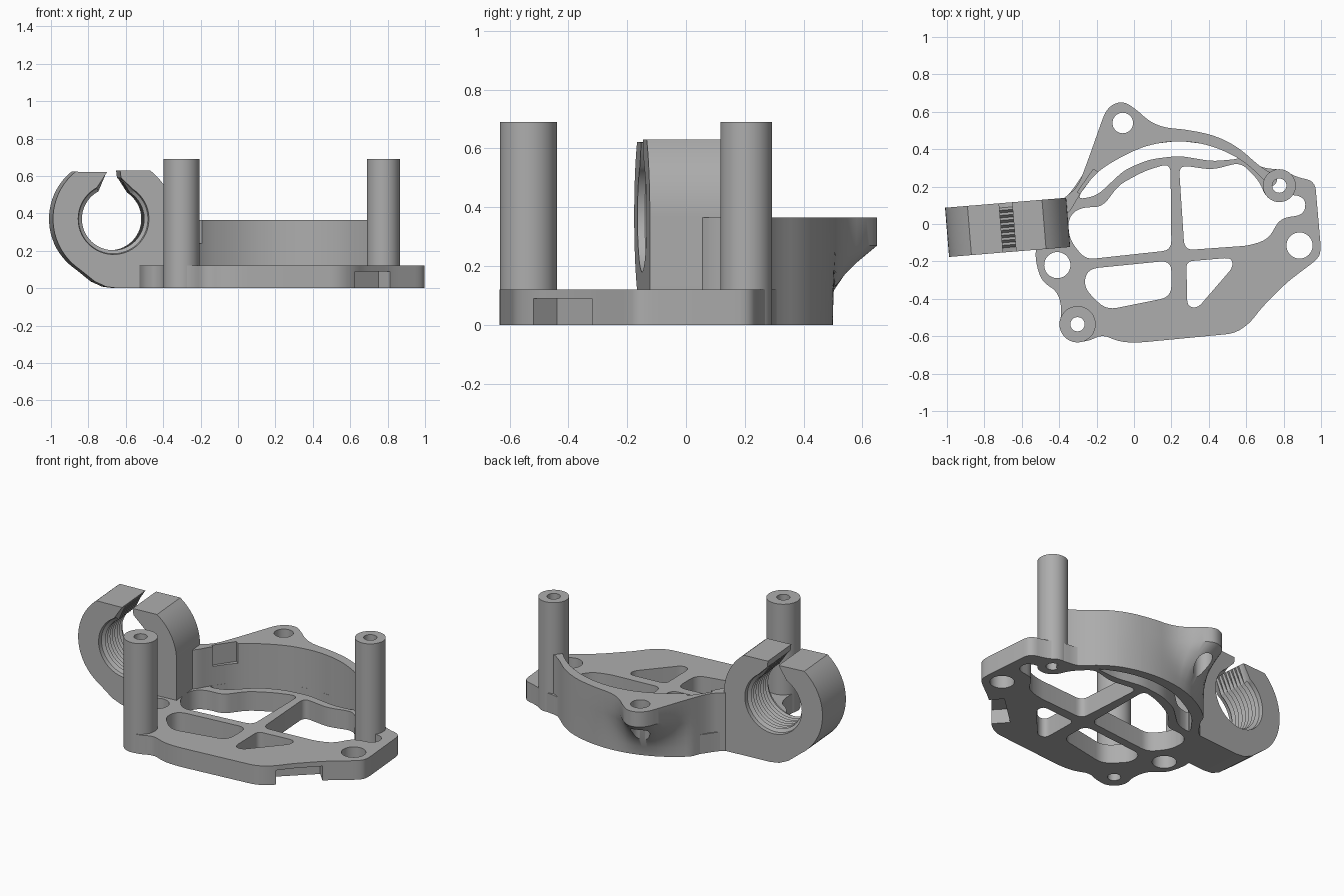
import bpy, bmesh, math
from mathutils import Vector, Matrix

cube = bpy.data.objects.get("Cube")
if cube:
    bpy.data.objects.remove(cube, do_unlink=True)

grey = bpy.data.materials.new("matte grey")
grey.use_nodes = True
grey.diffuse_color = (0.42, 0.42, 0.42, 1)
grey.node_tree.nodes["Principled BSDF"].inputs["Base Color"].default_value = (0.42, 0.42, 0.42, 1)


def rounded(pts, r, steps=5):
    """Closed polygon with every corner rounded off."""
    out, n = [], len(pts)
    pts = [Vector(p) for p in pts]
    for i, p in enumerate(pts):
        a, b = pts[i - 1] - p, pts[(i + 1) % n] - p
        s = p + a.normalized() * min(r, a.length * 0.48)
        e = p + b.normalized() * min(r, b.length * 0.48)
        for k in range(steps + 1):
            t = k / steps
            out.append(s * (1 - t) ** 2 + p * 2 * t * (1 - t) + e * t * t)
    return out


def circle(x, y, r, n=40):
    return [Vector((x + r * math.cos(2 * math.pi * i / n),
                    y + r * math.sin(2 * math.pi * i / n))) for i in range(n)]


def finish(obj):
    obj.data.materials.clear()
    obj.data.materials.append(grey)
    bpy.ops.object.select_all(action='DESELECT')
    obj.select_set(True)
    bpy.context.view_layer.objects.active = obj
    bpy.ops.object.shade_smooth_by_angle(angle=math.radians(32))


def slab(name, loops, height):
    """Flat part from an outline and its holes, standing on z = 0."""
    cu = bpy.data.curves.new(name, 'CURVE')
    cu.dimensions, cu.fill_mode, cu.extrude = '2D', 'BOTH', height / 2
    for loop in loops:
        sp = cu.splines.new('POLY')
        sp.points.add(len(loop) - 1)
        for q, p in zip(sp.points, loop):
            q.co = (p.x, p.y, 0, 1)
        sp.use_cyclic_u = True
    obj = bpy.data.objects.new(name, cu)
    bpy.context.collection.objects.link(obj)
    bpy.ops.object.select_all(action='DESELECT')
    obj.select_set(True)
    bpy.context.view_layer.objects.active = obj
    bpy.ops.object.convert(target='MESH')
    obj = bpy.context.view_layer.objects.active
    bm = bmesh.new()
    bm.from_mesh(obj.data)
    bmesh.ops.remove_doubles(bm, verts=bm.verts, dist=0.0001)
    bmesh.ops.translate(bm, verts=bm.verts, vec=(0, 0, height / 2))
    bmesh.ops.recalc_face_normals(bm, faces=bm.faces)
    bm.to_mesh(obj.data)
    bm.free()
    return obj


def loft(name, rings):
    """Skin through matching rings of 3D points, capped at both ends."""
    bm = bmesh.new()
    rows = [[bm.verts.new(p) for p in ring] for ring in rings]
    n = len(rows[0])
    for a, b in zip(rows, rows[1:]):
        for i in range(n):
            j = (i + 1) % n
            bm.faces.new((a[i], a[j], b[j], b[i]))
    bm.faces.new(rows[0])
    bm.faces.new(rows[-1])
    bmesh.ops.recalc_face_normals(bm, faces=bm.faces)
    me = bpy.data.meshes.new(name)
    bm.to_mesh(me)
    bm.free()
    obj = bpy.data.objects.new(name, me)
    bpy.context.collection.objects.link(obj)
    return obj


def cut(obj, cutter):
    cutter.hide_render = True
    mod = obj.modifiers.new("cut", 'BOOLEAN')
    mod.operation, mod.solver, mod.object = 'DIFFERENCE', 'EXACT', cutter
    bpy.context.view_layer.objects.active = obj
    bpy.ops.object.modifier_apply(modifier=mod.name)
    bpy.data.objects.remove(cutter, do_unlink=True)


def box_cutter(center, size, angle):
    bpy.ops.mesh.primitive_cube_add(size=1, location=center, rotation=(0, 0, math.radians(angle)))
    obj = bpy.context.object
    obj.name, obj.scale = "cutter", size
    bpy.context.view_layer.update()
    return obj


# Base plate: outline, windows, slot behind the ledge, bolt holes
posts = [("front_post", -0.302, -0.536, 0.097), ("back_post", 0.777, 0.205, 0.088)]
outline = rounded([(-.53, -.13), (-.52, -.23), (-.49, -.31), (-.41, -.36), (-.385, -.45), (-.4, -.56),
                   (-.35, -.63), (-.25, -.63), (-.17, -.59), (-.08, -.63), (.02, -.635), (.54, -.585),
                   (.62, -.53), (.68, -.45), (.82, -.31), (.985, -.185), (1, -.14), (.968, .23),
                   (.87, .25), (.8, .29), (.68, .3), (.55, .38), (.4, .45), (.24, .48), (.05, .46),
                   (-.1, .4), (-.25, .3), (-.33, .18), (-.4, .1), (-.45, 0)], 0.05)
left_window = rounded([(-.355, 0), (-.33, .06), (-.27, .09), (-.17, .09), (-.08, .21), (.06, .285),
                       (.195, .325), (.2, -.14), (-.26, -.19), (-.34, -.09)], 0.05)
right_window = rounded([(.24, .315), (.42, .29), (.57, .33), (.67, .23), (.71, .13), (.86, .16),
                        (.92, .13), (.91, .05), (.78, .03), (.72, -.08), (.62, -.115), (.27, -.14)], 0.05)
low_left = rounded([(-.25, -.24), (.2, -.195), (.2, -.39), (-.15, -.46), (-.27, -.34)], 0.06)
low_right = rounded([(.28, -.2), (.52, -.18), (.53, -.23), (.34, -.45), (.285, -.44)], 0.035)
slot = rounded([(-.31, .13), (-.2, .15), (-.05, .29), (.08, .345), (.24, .365), (.42, .335), (.58, .35),
                (.4, .425), (.24, .445), (.08, .425), (-.05, .37), (-.2, .28)], 0.05)
bolts = [circle(-.41, -.22, .07), circle(.885, -.115, .07)]
post_holes = [circle(x, y, .038) for _, x, y, _ in posts]
plate = slab("base_plate", [outline, left_window, right_window, low_left, low_right, slot] + bolts + post_holes, 0.12)
cut(plate, box_cutter((.72, -.42, .04), (.27, .2, .1), 43))
finish(plate)

# Tall posts, bored through
for (name, x, y, r), hole in zip(posts, post_holes):
    finish(slab(name, [circle(x, y, r, 48), hole], 0.69))

# Curved wall whose mounting ear flares out toward the top
top = rounded([(-.42, .1), (-.36, .15), (-.3, .2), (-.25, .33), (-.19, .5), (-.145, .625), (-.06, .66),
               (.015, .61), (.08, .55), (.16, .515), (.28, .505), (.43, .475), (.56, .41), (.68, .3),
               (.78, .25), (.74, .19), (.69, .24), (.64, .29), (.55, .36), (.4, .425), (.24, .447),
               (.08, .425), (-.05, .37), (-.2, .28), (-.29, .16), (-.35, .05), (-.42, .03)], 0.08)
center = Vector((.22, -.2))


def wall_ring(z, flare):
    ring = []
    for p in top:
        d = p - center
        foot = center + d.normalized() * min(d.length, 0.70)
        q = foot.lerp(p, flare)
        ring.append((q.x, q.y, z))
    return ring


wall = loft("curved_wall", [wall_ring(z, f) for z, f in
                            ((0, 0), (.06, .05), (.12, .2), (.17, .4), (.22, .68), (.27, 1), (.365, 1))])
bpy.ops.mesh.primitive_cylinder_add(vertices=40, radius=.055, depth=1, location=(-.06, .54, .3))
cut(wall, bpy.context.object)
cut(wall, box_cutter((-.235, .215, .32), (.15, .06, .16), 55))
finish(wall)

# Open clamp ring with a threaded bore, swung slightly about z
bore_z, outer_r, half = 0.37, 0.325, 0.132


def arc(r, a, b, n):
    return [(r * math.cos(math.radians(a + (b - a) * i / n)),
             bore_z + r * math.sin(math.radians(a + (b - a) * i / n))) for i in range(n + 1)]


def clamp_ring(y, r):
    prof = [(-.035, .62)] + arc(outer_r, 129, 236, 20) + [(-.1, .035), (-.04, .008), (.02, 0), (.325, 0)]
    prof += arc(outer_r, 0, 53, 10) + [(.035, .63), (.04, .59)] + arc(r, 57, -242, 44)
    return [(x, y, z) for x, z in prof]


teeth = 8
start, pitch = -half + 0.025, (2 * half - 0.05) / teeth
rings = [clamp_ring(-half, .19), clamp_ring(start - .008, .188)]
for i in range(teeth):
    rings += [clamp_ring(start + pitch * i, .186), clamp_ring(start + pitch * (i + .5), .167)]
rings += [clamp_ring(half - .025, .186), clamp_ring(half, .188)]
clamp = loft("threaded_clamp", rings)
clamp.data.transform(Matrix.Translation((-.676, -.018, 0)) @ Matrix.Rotation(math.radians(4.7), 4, 'Z'))
finish(clamp)
